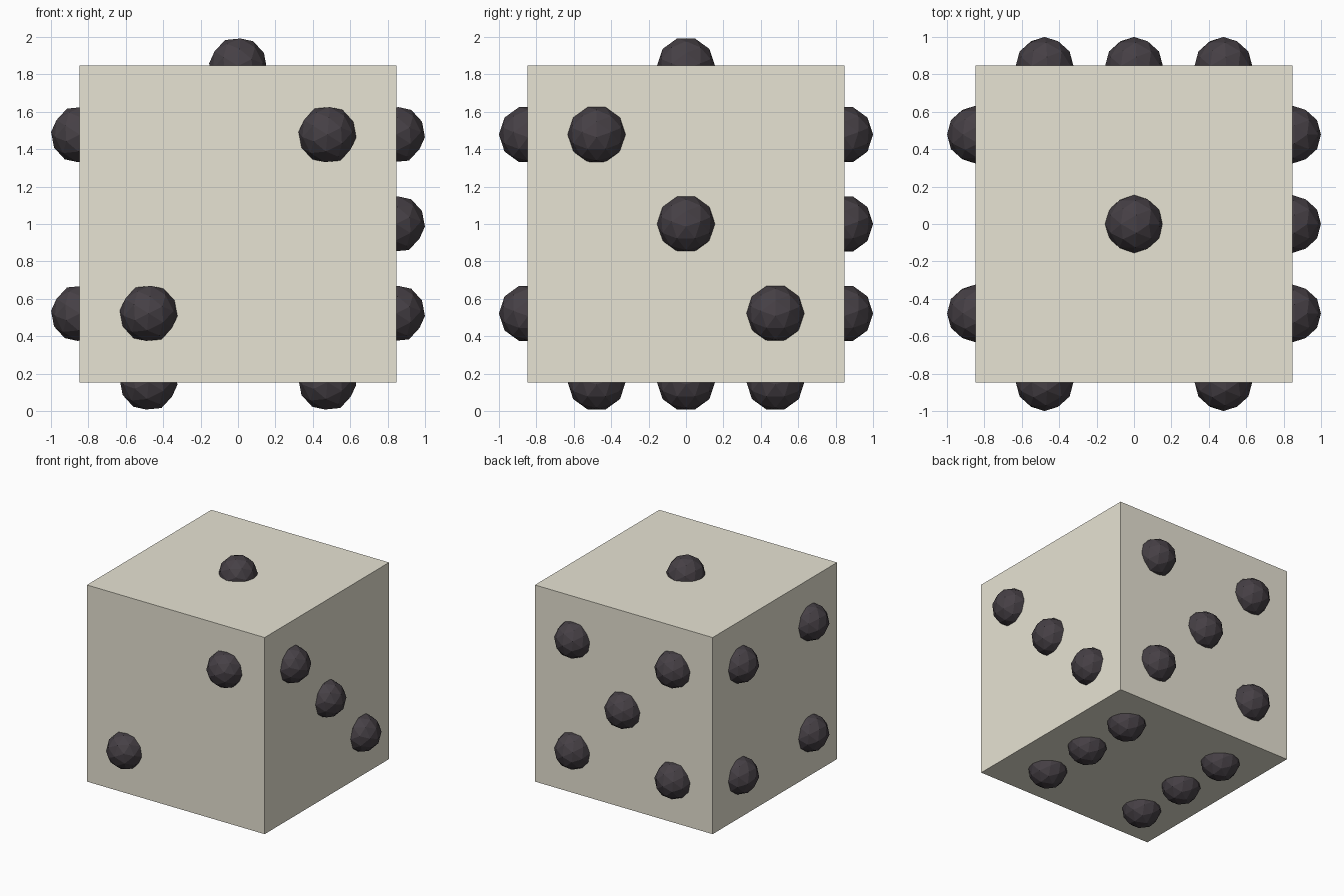
import bpy, bmesh, math
from mathutils import Matrix, Vector

if "Cube" in bpy.data.objects:
    bpy.data.objects.remove(bpy.data.objects["Cube"])

HALF = 0.847      # half the cube's edge
PIP_R = 0.155     # pip radius
PIP_OUT = 0.845   # pip centre distance from the die centre
S = 0.478         # pip spacing on a face
CENTRE = Vector((0, 0, 1))


def material(name, colour):
    m = bpy.data.materials.new(name)
    m.diffuse_color = (*colour, 1)
    m.use_nodes = True
    m.node_tree.nodes["Principled BSDF"].inputs["Base Color"].default_value = m.diffuse_color
    return m


ivory = material("ivory", (0.807, 0.776, 0.658))
charcoal = material("charcoal", (0.061, 0.051, 0.060))


def add_object(name, bm, mat, location):
    mesh = bpy.data.meshes.new(name)
    bm.to_mesh(mesh)
    bm.free()
    mesh.materials.append(mat)
    ob = bpy.data.objects.new(name, mesh)
    ob.location = location
    bpy.context.collection.objects.link(ob)
    return ob


# Cube body
bm = bmesh.new()
bmesh.ops.create_cube(bm, size=2 * HALF)
add_object("die_body", bm, ivory, CENTRE)

# Pip layouts in face coordinates (u, v)
corners = [(-S, -S), (-S, S), (S, -S), (S, S)]
two = [(-S, -S), (S, S)]
three = [(-S, S), (0, 0), (S, -S)]
six = corners + [(-S, 0), (S, 0)]

# Face name, outward normal, u axis, v axis, layout
X, Y, Z = Vector((1, 0, 0)), Vector((0, 1, 0)), Vector((0, 0, 1))
faces = [
    ("top", Z, X, Y, [(0, 0)]),
    ("front", -Y, X, Z, two),
    ("right", X, Y, Z, three),
    ("left", -X, Y, Z, corners),
    ("back", Y, X, Z, corners + [(0, 0)]),
    ("bottom", -Z, X, Y, six),
]

# Faceted ball pips, half sunk into each face
tilt = Matrix.Rotation(math.atan(2 / (1 + math.sqrt(5))), 4, 'Y')
for name, normal, u_axis, v_axis, layout in faces:
    for i, (u, v) in enumerate(layout, 1):
        bm = bmesh.new()
        bmesh.ops.create_icosphere(bm, subdivisions=2, radius=PIP_R, matrix=tilt)
        add_object(f"{name}_pip_{i}", bm, charcoal,
                   CENTRE + normal * PIP_OUT + u_axis * u + v_axis * v)
